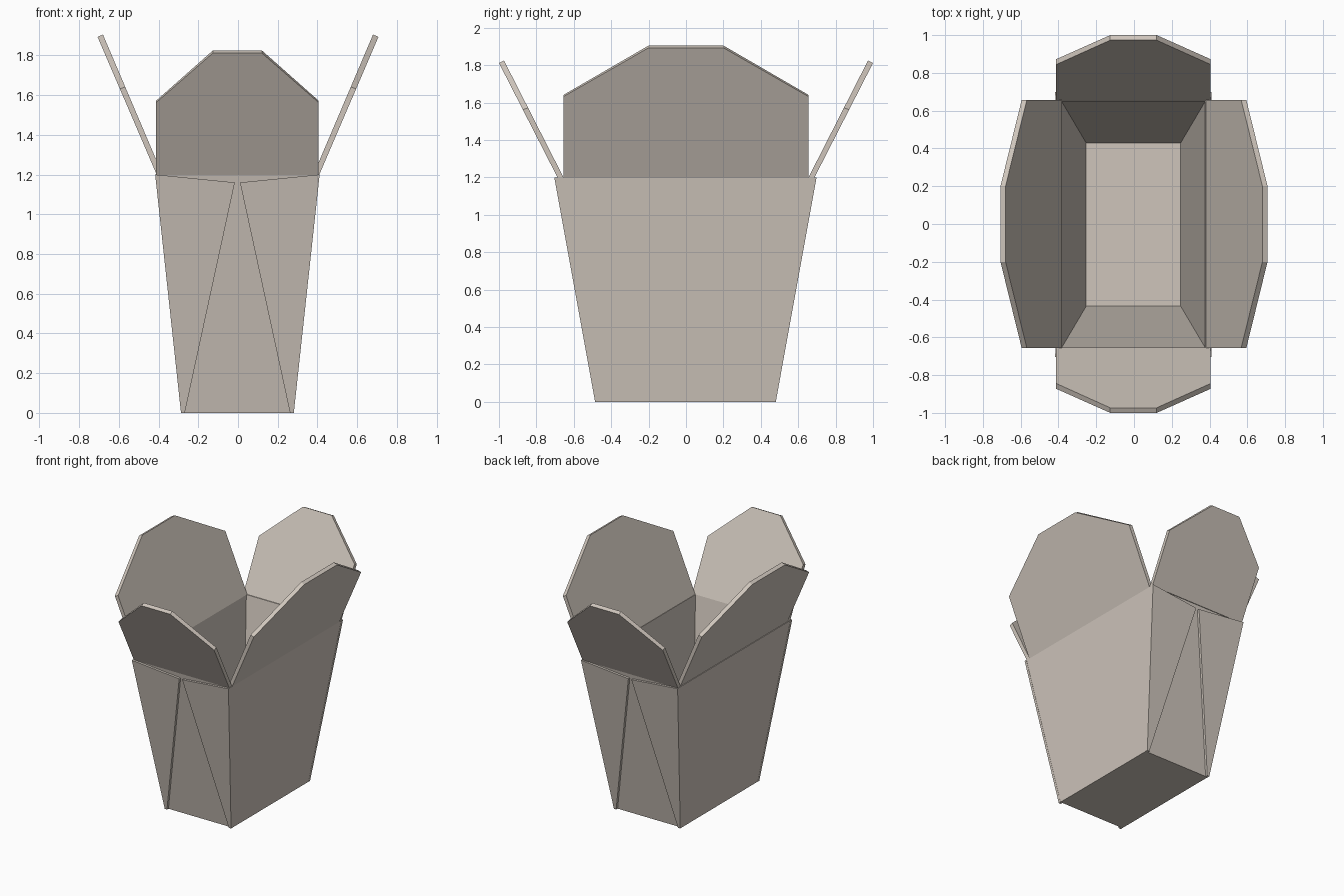
import bpy, bmesh
from mathutils import Vector

if "Cube" in bpy.data.objects:
    bpy.data.objects.remove(bpy.data.objects["Cube"])

card = bpy.data.materials.new("card")
card.diffuse_color = (0.62, 0.56, 0.50, 1)
card.use_nodes = True
card.node_tree.nodes["Principled BSDF"].inputs["Base Color"].default_value = card.diffuse_color
H = 1.2


def make(name, verts, faces):
    me = bpy.data.meshes.new(name)
    me.from_pydata([tuple(v) for v in verts], [], faces)
    bm = bmesh.new()
    bm.from_mesh(me)
    bmesh.ops.recalc_face_normals(bm, faces=bm.faces)
    bm.to_mesh(me)
    bm.free()
    me.materials.append(card)
    ob = bpy.data.objects.new(name, me)
    bpy.context.collection.objects.link(ob)
    return ob


def slab(name, front, back):
    """Solid between two matching outlines."""
    n = len(front)
    sides = [(i, (i + 1) % n, n + (i + 1) % n, n + i) for i in range(n)]
    return make(name, front + back,
                [tuple(range(n)), tuple(range(2 * n - 1, n - 1, -1))] + sides)


def ring(hx, hy, z):
    return [(sx * hx - 0.003, sy * hy - 0.003, z)
            for sx, sy in ((-1, -1), (1, -1), (1, 1), (-1, 1))]


# tapered open box: outer shell, rim, inner shell and floor
loops = ring(0.283, 0.465, 0) + ring(0.412, 0.683, H) + ring(0.38, 0.652, H) + ring(0.25, 0.432, 0.03)
faces = [(0, 1, 2, 3), (12, 13, 14, 15)]
for k in range(3):
    for i in range(4):
        j = (i + 1) % 4
        faces.append((4 * k + i, 4 * k + j, 4 * k + 4 + j, 4 * k + 4 + i))
make("box_body", loops, faces)

# folded corner gussets lying on the front and back walls
for sy, end in ((-1, "front"), (1, "back")):
    for sx, side in ((-1, "left"), (1, "right")):
        def pt(x, z, off):
            y = 0.465 + (0.683 - 0.465) * z / H + off
            return Vector((sx * x - 0.003, sy * y - 0.003, z))
        outline = [(0.284, 0), (0.265, 0), (0.013, 1.16), (0.414, H)]
        slab(f"gusset_{end}_{side}",
             [pt(x, z, 0.018) for x, z in outline],
             [pt(x, z, 0.0) for x, z in outline])


# lid flaps leaning outwards: (half width, fraction of height) outline
def flap(name, axis, sign, half, tip_half, kink, inner, outer):
    outline = [(-half, 0), (half, 0), (half, kink), (tip_half, 1),
               (-tip_half, 1), (-half, kink)]

    def surface(line):
        a, b = Vector(line[0]), Vector(line[1])
        out = []
        for w, t in outline:
            d, z = a.lerp(b, t)
            out.append((sign * d, w, z) if axis == "x" else (w - 0.003, sign * d, z))
        return out
    slab(name, surface(inner), surface(outer))


for s, side, end in ((-1, "left", "front"), (1, "right", "back")):
    flap(f"{side}_lid_flap", "x", s, 0.656, 0.2, 0.625,
         ((0.38, H), (0.68, 1.905)), ((0.408, H - 0.004), (0.707, 1.893)))
    flap(f"{end}_lid_flap", "y", s, 0.409, 0.123, 0.595,
         ((0.655, H), (0.973, 1.825)), ((0.685, H - 0.004), (1.0, 1.812)))
